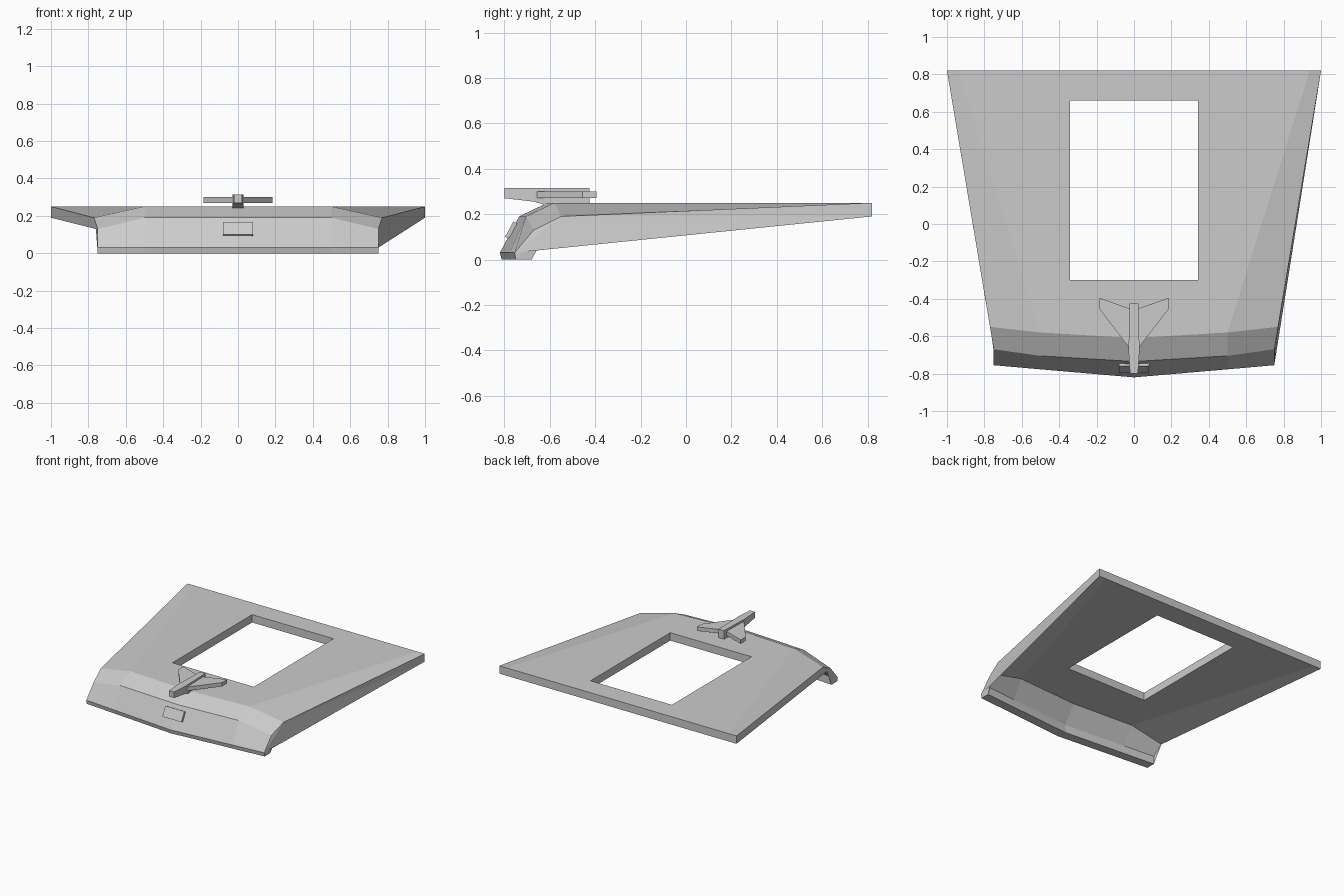
import bpy, bmesh

if "Cube" in bpy.data.objects:
    bpy.data.objects.remove(bpy.data.objects["Cube"])


def new_object(name, bm):
    bmesh.ops.recalc_face_normals(bm, faces=bm.faces)
    mesh = bpy.data.meshes.new(name)
    bm.to_mesh(mesh)
    bm.free()
    obj = bpy.data.objects.new(name, mesh)
    bpy.context.collection.objects.link(obj)
    return obj


def loft(name, sections):
    """Skin a list of matching closed sections and cap both ends."""
    bm = bmesh.new()
    rings = [[bm.verts.new(p) for p in s] for s in sections]
    n = len(rings[0])
    for a, b in zip(rings, rings[1:]):
        for i in range(n):
            j = (i + 1) % n
            bm.faces.new((a[i], a[j], b[j], b[i]))
    bm.faces.new(rings[0])
    bm.faces.new(rings[-1])
    bmesh.ops.triangulate(bm, faces=[f for f in bm.faces if len(f.verts) > 4])
    return new_object(name, bm)


def box(name, x, y, z):
    return loft(name, [[(sx, y[0], z[0]), (sx, y[1], z[0]), (sx, y[1], z[1]), (sx, y[0], z[1])]
                       for sx in (-x, x)])


def mirror(section):
    return [(-x, y, z) for x, y, z in section]


# Hood panel: cross-sections running from the rear edge, over the nose, and back underneath
centre = [(0, .82, .25), (0, -.61, .25), (0, -.735, .19), (0, -.82, .03), (0, -.812, 0),
          (0, -.74, 0), (0, -.74, .06), (0, -.65, .19), (0, .82, .19)]
shoulder = [(.94, .82, .25), (.5, -.58, .25), (.5, -.705, .19), (.5, -.777, .03), (.5, -.77, 0),
            (.5, -.70, 0), (.5, -.70, .06), (.5, -.62, .19), (.94, .82, .19)]
edge = [(1, .82, .25), (.77, -.55, .19), (.75, -.67, .13), (.75, -.755, .03), (.75, -.75, 0),
        (.75, -.68, 0), (.75, -.68, .06), (.76, -.61, .13), (1, .82, .19)]
hood = loft("hood_panel", [mirror(edge), mirror(shoulder), centre, shoulder, edge])

# Engine opening
cutter = box("opening_cutter", .343, (-.30, .66), (.1, .4))
cutter.hide_render = True
cut = hood.modifiers.new("opening", 'BOOLEAN')
cut.operation = 'DIFFERENCE'
cut.solver = 'EXACT'
cut.object = cutter
bpy.context.view_layer.objects.active = hood
bpy.ops.object.modifier_apply(modifier="opening")
bpy.data.objects.remove(cutter)

# Slanted nose plate
plate = [(-.797, .10), (-.76, .168), (-.735, .155), (-.77, .09)]
loft("nose_plate", [[(x, y, z) for y, z in plate] for x in (-.08, .08)])

# Ornament body: rectangular stations (y, half width, bottom, top)
stations = [(-.80, .021, .27, .315), (-.67, .03, .255, .315), (-.62, .028, .24, .315),
            (-.45, .024, .24, .315), (-.425, .023, .24, .315)]
loft("ornament_body", [[(-w, y, b), (w, y, b), (w, y, t), (-w, y, t)] for y, w, b, t in stations])

# Ornament wings
wing = [(.015, -.675), (.185, -.455), (.185, -.395), (.015, -.455)]
for side, label in ((-1, "left"), (1, "right")):
    loft("ornament_wing_" + label, [[(side * x, y, z) for x, y in wing] for z in (.27, .30)])
